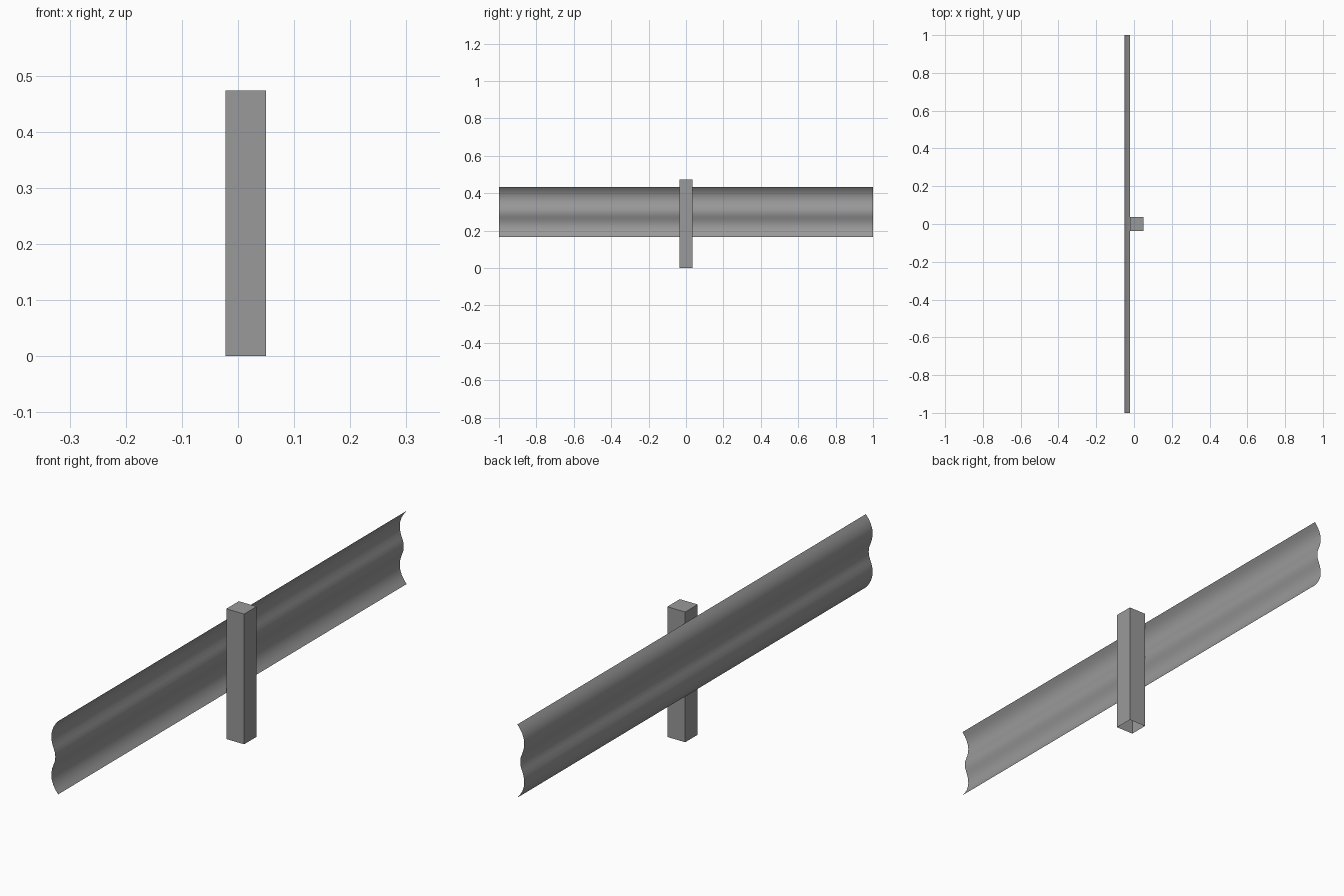
import bpy
import bmesh
import math

cube = bpy.data.objects.get("Cube")
if cube:
    bpy.data.objects.remove(cube, do_unlink=True)

# Galvanised steel colour
steel = bpy.data.materials.new("grey steel")
steel.use_nodes = True
colour = (0.32, 0.32, 0.32, 1)
steel.diffuse_color = colour
steel.node_tree.nodes["Principled BSDF"].inputs["Base Color"].default_value = colour


def make_object(name, bm):
    mesh = bpy.data.meshes.new(name)
    bm.to_mesh(mesh)
    bm.free()
    mesh.materials.append(steel)
    obj = bpy.data.objects.new(name, mesh)
    bpy.context.collection.objects.link(obj)
    return obj


# Corrugated rail: half profile (height from the middle, x), mirrored in height
MIDDLE = 0.30
half = [(0, -0.034), (0.015, -0.0355), (0.03, -0.041), (0.045, -0.0465),
        (0.06, -0.0495), (0.072, -0.05), (0.088, -0.048),
        (0.105, -0.042), (0.12, -0.033), (0.133, -0.0225)]
profile = [(-h, x) for h, x in reversed(half[1:])] + half

bm = bmesh.new()
ends = [[bm.verts.new((x, y, MIDDLE + h)) for h, x in profile] for y in (-1, 1)]
for i in range(len(profile) - 1):
    bm.faces.new((ends[0][i], ends[1][i], ends[1][i + 1], ends[0][i + 1]))
rail = make_object("guard_rail", bm)

# Square post, closed on top and open underneath
WIDTH, HEIGHT = 0.072, 0.473
bm = bmesh.new()
bmesh.ops.create_cube(bm, size=1)
bmesh.ops.scale(bm, vec=(WIDTH, WIDTH, HEIGHT), verts=bm.verts)
bmesh.ops.translate(bm, vec=(0.05 - WIDTH / 2, 0, HEIGHT / 2), verts=bm.verts)
bottom = [f for f in bm.faces if f.normal.z < -0.5]
bmesh.ops.delete(bm, geom=bottom, context="FACES_ONLY")
make_object("post", bm)

# Smooth the rail's curves
bpy.ops.object.select_all(action="DESELECT")
rail.select_set(True)
bpy.context.view_layer.objects.active = rail
bpy.ops.object.shade_smooth_by_angle(angle=math.radians(40))
